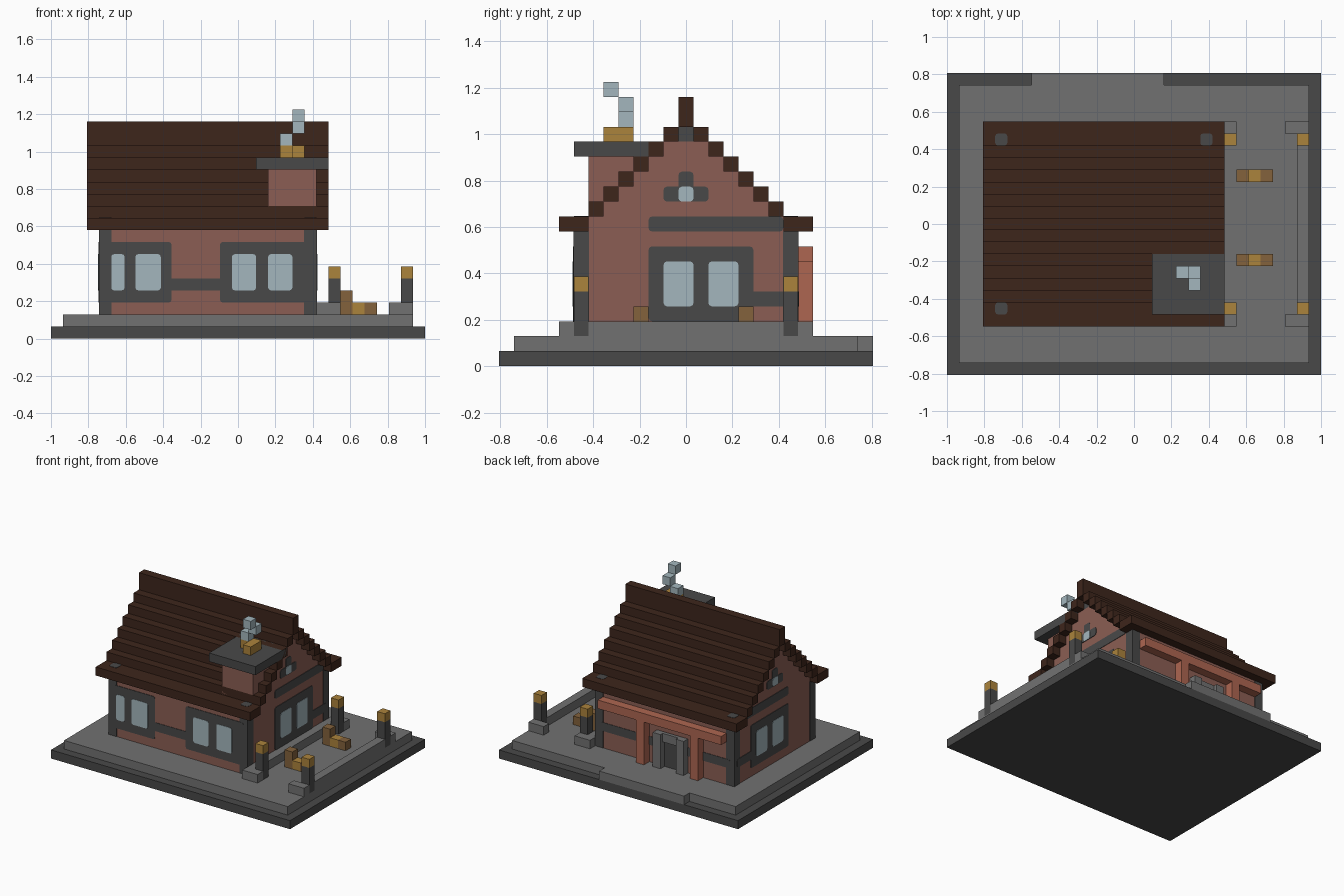
import bpy
import bmesh
from mathutils import Vector

if "Cube" in bpy.data.objects:
    bpy.data.objects.remove(bpy.data.objects["Cube"], do_unlink=True)

U = 2 / 31                      # one building block
CENTRE = Vector((15.5, 12.5, 0))


def material(name, *rgb):
    m = bpy.data.materials.new(name)
    m.use_nodes = True
    col = [(c / 255) ** 2.2 for c in rgb] + [1]
    m.diffuse_color = col
    m.node_tree.nodes["Principled BSDF"].inputs["Base Color"].default_value = col
    return m


DARK = material("dark stone", 74, 74, 74)
GREY = material("grey stone", 113, 113, 113)
BRICK = material("brick", 138, 94, 84)
ROOF = material("dark wood", 64, 42, 33)
GLASS = material("pale glass", 162, 181, 188)
GOLD = material("golden wood", 170, 130, 62)
TAN = material("tan wood", 130, 98, 62)
ORANGE = material("orange timber", 172, 102, 82)


def blocks(name, mat, *boxes, chamfer_axis=None):
    """One object of boxes given in block units: x0, x1, y0, y1, z0, z1."""
    bm = bmesh.new()
    for b in boxes:
        lo, hi = Vector(b[::2]), Vector(b[1::2])
        verts = bmesh.ops.create_cube(bm, size=1)["verts"]
        for v in verts:
            v.co = ((lo + hi) / 2 + v.co * (hi - lo) - CENTRE) * U
        if chamfer_axis is not None:
            edges = {e for v in verts for e in v.link_edges}
            along = [e for e in edges if abs(
                (e.verts[0].co - e.verts[1].co).normalized()[chamfer_axis]) > 0.9]
            bmesh.ops.bevel(bm, geom=along, offset=0.22 * U, segments=2,
                            affect='EDGES', profile=0.5)
    mesh = bpy.data.meshes.new(name)
    bm.to_mesh(mesh)
    bm.free()
    mesh.materials.append(mat)
    ob = bpy.data.objects.new(name, mesh)
    bpy.context.collection.objects.link(ob)
    return ob


def plates(name, mat, wall, rects, out):
    """Thin rounded panels (a0, a1, z0, z1) on one wall of the house."""
    axis, pos, sign = {"front": (1, 5, -1), "back": (1, 20, 1),
                       "left": (0, 22, 1), "right": (0, 4, -1)}[wall]
    t = sorted((pos - sign * 0.03, pos + sign * out))
    boxes = []
    for a0, a1, z0, z1 in rects:
        boxes.append((a0, a1, *t, z0, z1) if axis else (*t, a0, a1, z0, z1))
    return blocks(name + "_" + wall, mat, *boxes, chamfer_axis=axis)


# Ground and terrace
blocks("base_slab", DARK, (0, 31, 0, 25, 0, 1))
blocks("terrace", GREY, (1, 30, 1, 24, 1, 2))
blocks("back_step", GREY, (7, 18, 24, 25, 1, 2))

# Walls and stepped gable
blocks("walls", BRICK, (4, 22, 5, 20, 2, 9))
blocks("gable", BRICK, *[(4, 22, 6 + i, 19 - i, 9 + i, 10 + i) for i in range(6)])
blocks("ridge_beam", DARK, (4, 22, 12, 13, 15, 16))

# Corner posts with tops showing through the eaves
e = 0.03
corners = [(x, y) for x in (4, 21) for y in (5, 19)]
blocks("corner_posts", DARK, *[(x - e, x + 1 + e, y - e, y + 1 + e, 2, 9)
                               for x, y in corners])
blocks("post_caps", DARK, *[(x, x + 1, y, y + 1, 9, 10.03) for x, y in corners],
       chamfer_axis=2)

# Roof courses
courses = [(3, 23, 4, 6, 9, 10)]
courses += [(3, 23, 5 + i, 6 + i, 9 + i, 10 + i) for i in range(1, 7)]
courses += [(x0, x1, 25 - y1, 25 - y0, z0, z1) for x0, x1, y0, y1, z0, z1 in courses]
blocks("roof_courses", ROOF, *courses)
blocks("roof_ridge", ROOF, (3, 23, 12, 13, 16, 18))

# Timber framing and windows, front
plates("window_frames", DARK, "front", [(4.5, 10, 3, 8), (14, 21.5, 3, 8)], 0.06)
plates("belt", DARK, "front", [(9.5, 14.5, 4, 5)], 0.05)
plates("windows", GLASS, "front",
       [(a, b, 4, 7) for a, b in ((5, 6.1), (7, 9.1), (15, 17), (18, 20))], 0.09)

# Timber framing and windows, both gable ends
for wall in ("left", "right"):
    plates("window_frame", DARK, wall, [(10, 17, 3, 8)], 0.06)
    plates("belt", DARK, wall, [(16.5, 19.5, 4, 5), (10, 19, 9, 10)], 0.05)
    plates("attic_frame", DARK, wall, [(11, 14, 11, 12), (12, 13, 11, 13)], 0.06)
    plates("windows", GLASS, wall, [(11, 13, 4, 7), (14, 16, 4, 7)], 0.09)
    plates("attic_window", GLASS, wall, [(12, 13, 11, 12)], 0.09)

# Back wall: belt, doorway and porch
plates("belt", DARK, "back", [(4.5, 10.5, 4, 5), (13.5, 21.5, 4, 5)], 0.05)
plates("door", DARK, "back", [(10.5, 13.5, 2, 6)], 0.06)
blocks("door_frame", GREY, (10, 11, 20, 20.8, 2, 6), (13, 14, 20, 20.8, 2, 6),
       (11, 13, 20, 20.4, 5, 6))
blocks("porch_beam", ORANGE, (5, 21, 20, 21, 7, 8))
blocks("porch_posts", ORANGE, (8, 9, 20, 21, 2, 7), (15, 16, 20, 21, 2, 7))

# Chimney with embers and smoke
blocks("chimney", BRICK, (18, 22, 6, 10, 10, 14))
blocks("chimney_cap", DARK, (17, 23, 5, 11, 14, 15))
blocks("embers", GOLD, (19, 20, 8, 9, 15, 16), (20, 21, 8, 9, 15, 16),
       (20, 21, 7, 8, 15, 16))
blocks("smoke", GLASS, (19, 20, 8, 9, 16, 17), (20, 21, 8, 9, 17, 18),
       (20, 21, 7, 8, 18, 19))

# Yard: low walls, lamp posts and seats
blocks("yard_walls", GREY, (22, 23, 5, 20, 2, 3), (29, 30, 6, 19, 2, 3))
blocks("yard_corners", GREY, *[(x, x + 2, y, y + 1, 2, 3)
                               for x in (22, 28) for y in (4, 20)])
lamps = [(x, y) for x in (23, 29) for y in (5, 19)]
blocks("lamp_posts", DARK, *[(x, x + 1, y, y + 1, 2, 5) for x, y in lamps])
blocks("lamps", GOLD, *[(x, x + 1, y, y + 1, 5, 6) for x, y in lamps])
for i, y in enumerate((9, 16)):
    blocks(f"seat_{i + 1}", TAN, (24, 25, y, y + 1, 2, 4), (26, 27, y, y + 1, 2, 3))
    blocks(f"table_{i + 1}", GOLD, (25, 26, y, y + 1, 2, 3))
